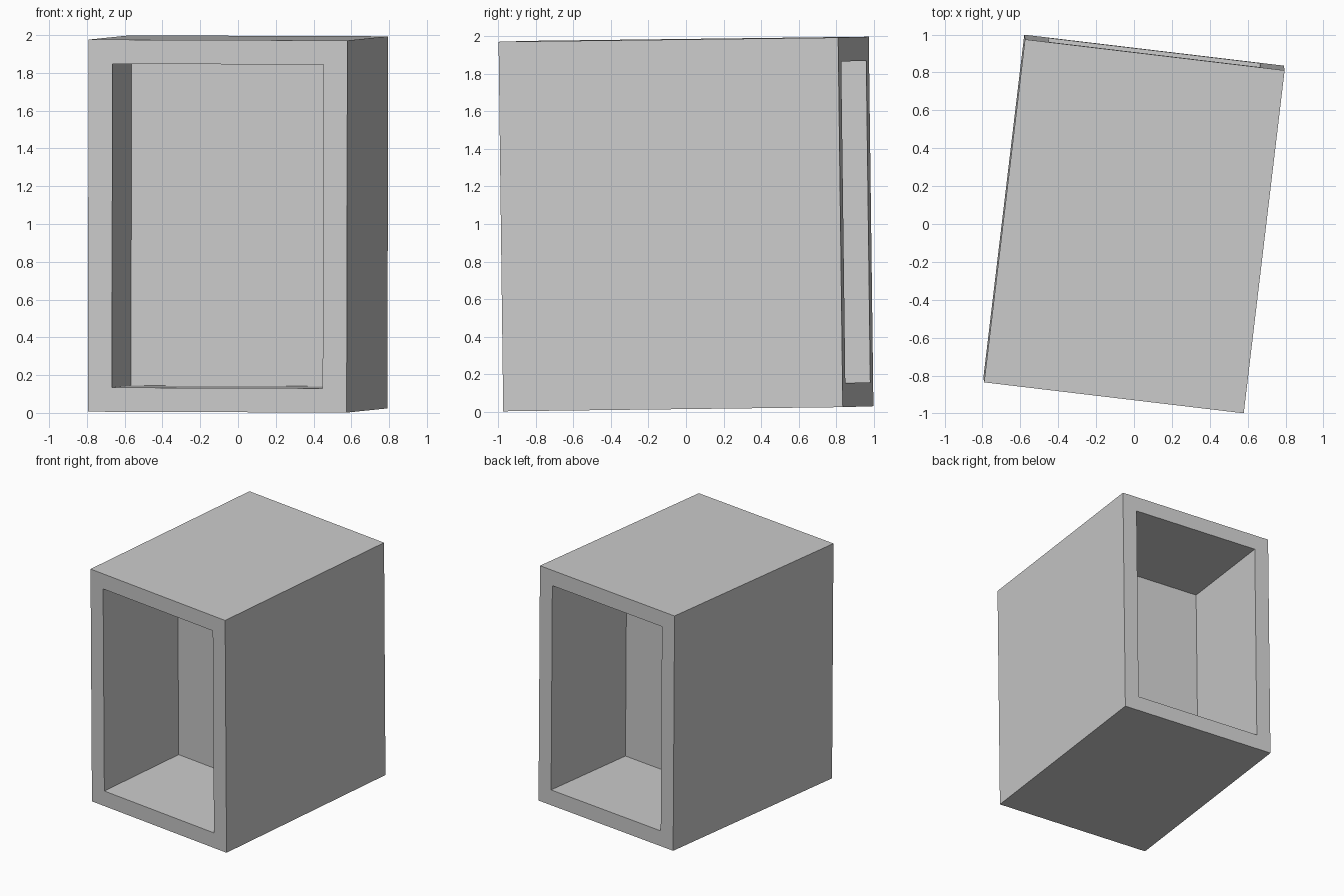
import bpy
import bmesh
from math import radians
from mathutils import Euler, Matrix

default = bpy.data.objects.get("Cube")
if default:
    bpy.data.objects.remove(default, do_unlink=True)

WIDTH, DEPTH, HEIGHT = 1.38, 1.823, 1.97
WALL = 0.128
RECESS = 0.853

# Plain grey material
grey = bpy.data.materials.new("plain grey")
grey.use_nodes = True
colour = (0.6, 0.6, 0.6, 1)
grey.diffuse_color = colour
grey.node_tree.nodes["Principled BSDF"].inputs["Base Color"].default_value = colour

# Solid box
bm = bmesh.new()
bmesh.ops.create_cube(bm, size=1, matrix=Matrix.Diagonal((WIDTH, DEPTH, HEIGHT, 1)))

# Recess sunk into the front and the back, leaving a dividing panel between
bm.normal_update()
for face in [f for f in bm.faces if abs(f.normal.y) > 0.9]:
    bmesh.ops.inset_individual(bm, faces=[face], thickness=WALL, use_even_offset=True)
    bm.normal_update()
    bmesh.ops.inset_individual(bm, faces=[face], thickness=0, depth=-RECESS)

mesh = bpy.data.meshes.new("open_box")
bm.to_mesh(mesh)
bm.free()
mesh.materials.append(grey)

# Box stands slightly turned and tilted
box = bpy.data.objects.new("open_box", mesh)
box.rotation_euler = Euler((radians(0.7), radians(0.2), radians(-6.8)))
box.location.z = 1
bpy.context.collection.objects.link(box)
